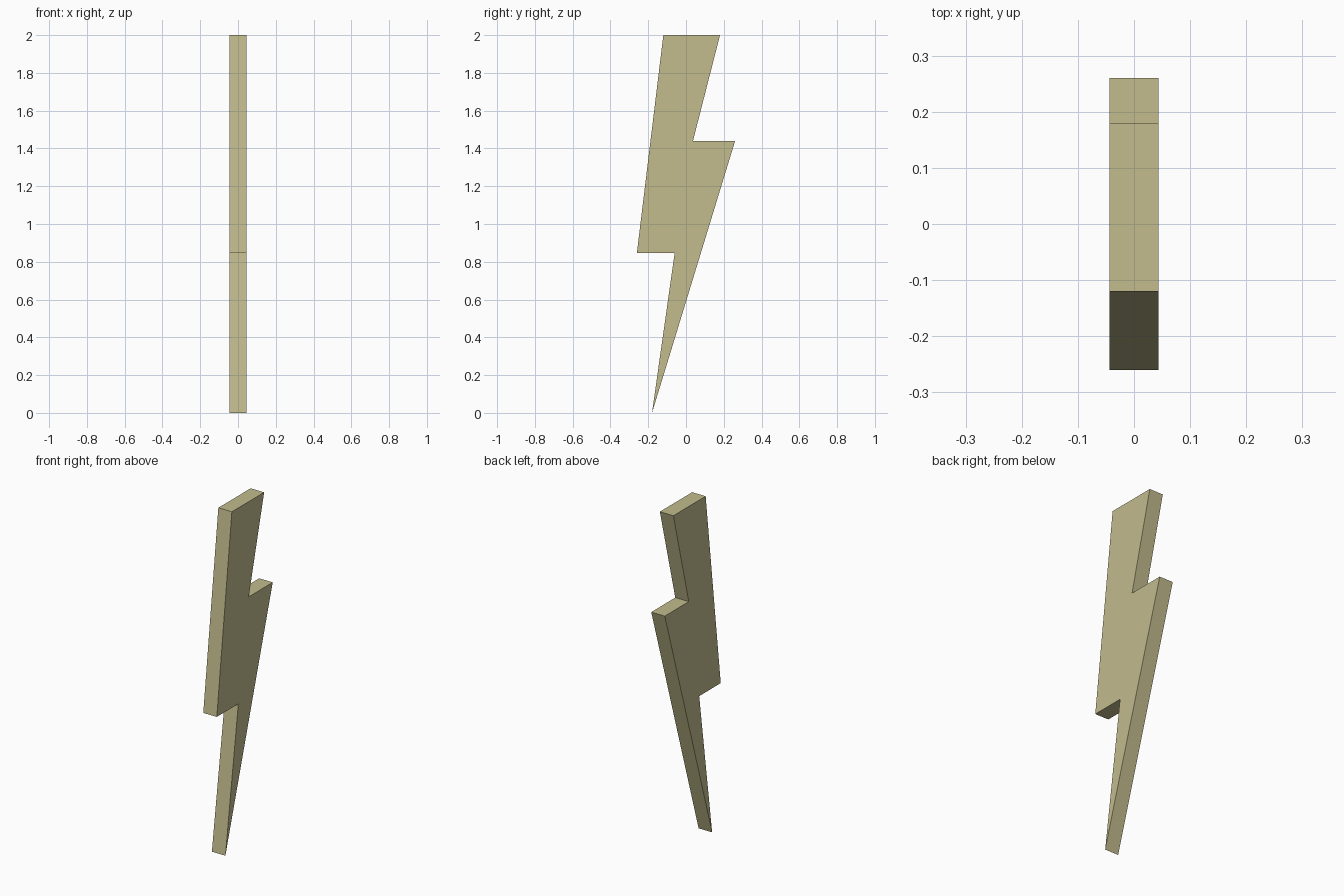
import bpy
import bmesh

cube = bpy.data.objects.get("Cube")
if cube:
    bpy.data.objects.remove(cube, do_unlink=True)

HALF_WIDTH = 0.044

# Lightning bolt outline as (y, z), from the tip round to the front notch
OUTLINE = [
    (-0.18, 0), (0.26, 1.44), (0.037, 1.44), (0.18, 2),
    (-0.12, 2), (-0.26, 0.847), (-0.06, 0.847),
]

# Pale straw colour
straw = bpy.data.materials.new("pale_straw")
straw.use_nodes = True
colour = (0.54, 0.50, 0.27, 1)
straw.diffuse_color = colour
straw.node_tree.nodes["Principled BSDF"].inputs["Base Color"].default_value = colour

# Flat bolt: one outline face pushed across the width
bm = bmesh.new()
side = bm.faces.new([bm.verts.new((-HALF_WIDTH, y, z)) for y, z in OUTLINE])
pushed = bmesh.ops.extrude_face_region(bm, geom=[side], use_keep_orig=True)
far_verts = [g for g in pushed["geom"] if isinstance(g, bmesh.types.BMVert)]
bmesh.ops.translate(bm, verts=far_verts, vec=(2 * HALF_WIDTH, 0, 0))
bmesh.ops.recalc_face_normals(bm, faces=bm.faces)

mesh = bpy.data.meshes.new("lightning_bolt")
bm.to_mesh(mesh)
bm.free()
mesh.materials.append(straw)
bolt = bpy.data.objects.new("lightning_bolt", mesh)
bpy.context.collection.objects.link(bolt)
